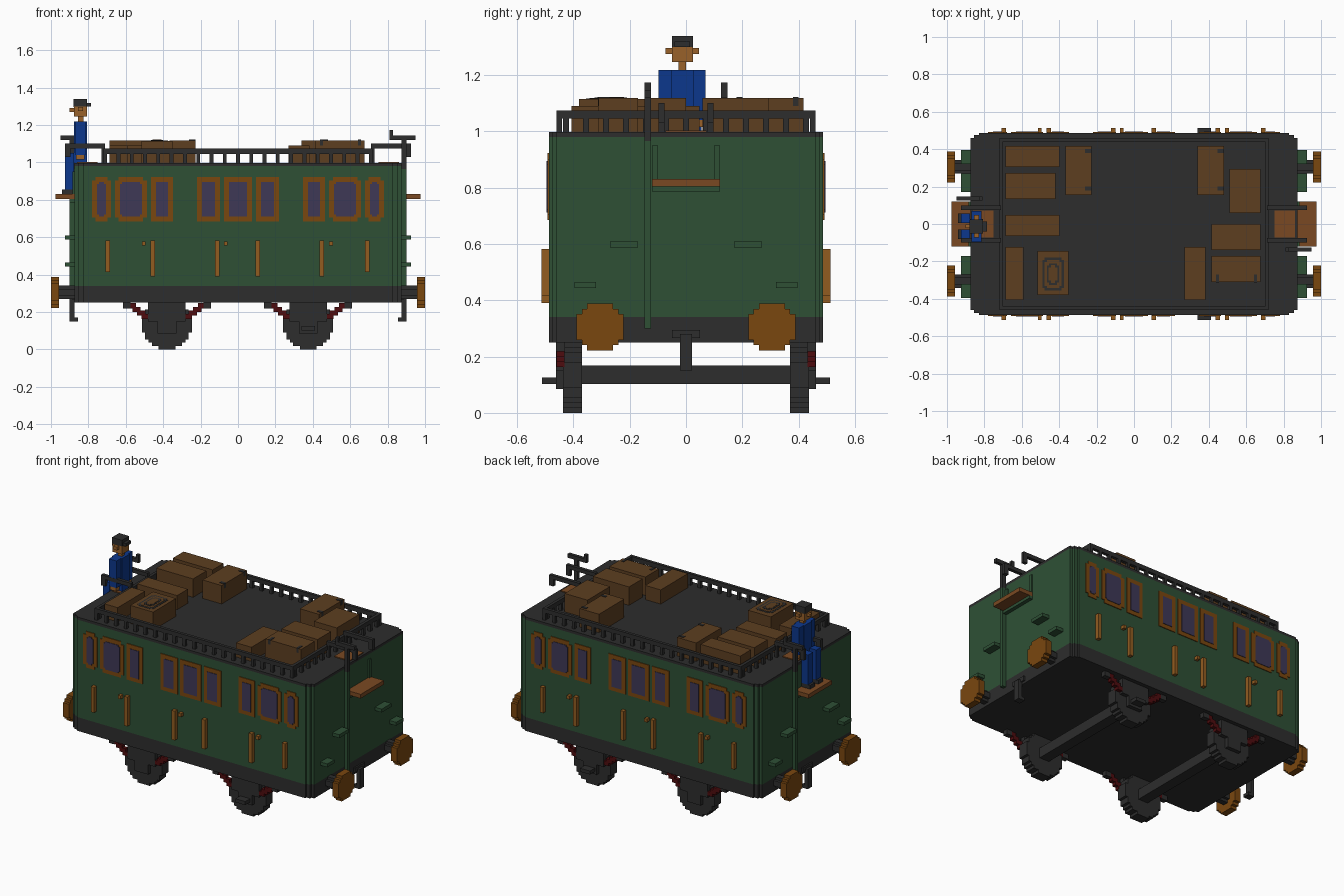
import bpy, bmesh, math

cube = bpy.data.objects.get("Cube")
if cube:
    bpy.data.objects.remove(cube, do_unlink=True)


def material(name, r, g, b):
    lin = [((c / 255 + 0.055) / 1.055) ** 2.4 if c > 10 else c / 255 / 12.92 for c in (r, g, b)]
    m = bpy.data.materials.new(name)
    m.use_nodes = True
    m.diffuse_color = (*lin, 1)
    m.node_tree.nodes["Principled BSDF"].inputs["Base Color"].default_value = (*lin, 1)
    return m


BLACK = material("charcoal", 45, 45, 45)
GREEN = material("coach green", 46, 80, 53)
TRIM = material("window trim orange", 122, 71, 15)
BRASS = material("handle tan", 146, 92, 32)
GLASS = material("glass violet", 62, 56, 86)
CASE = material("luggage brown", 93, 62, 32)
SEAT = material("seat wood", 122, 73, 34)
BLUE = material("uniform blue", 12, 55, 140)
SKIN = material("skin tan", 152, 97, 42)
RED = material("spring red", 78, 12, 14)


def finish(name, bm, mat):
    bmesh.ops.recalc_face_normals(bm, faces=bm.faces)
    me = bpy.data.meshes.new(name)
    bm.to_mesh(me)
    bm.free()
    me.materials.append(mat)
    ob = bpy.data.objects.new(name, me)
    bpy.context.collection.objects.link(ob)
    return ob


def boxes(name, mat, items):
    """One object from (x0, x1, y0, y1, z0, z1) boxes."""
    bm = bmesh.new()
    for x0, x1, y0, y1, z0, z1 in items:
        vs = bmesh.ops.create_cube(bm, size=1)["verts"]
        for v in vs:
            v.co.x = (x0 + x1) / 2 + v.co.x * (x1 - x0)
            v.co.y = (y0 + y1) / 2 + v.co.y * (y1 - y0)
            v.co.z = (z0 + z1) / 2 + v.co.z * (z1 - z0)
    return finish(name, bm, mat)


def prism(name, mat, poly, axis, lo, hi):
    """Extrude a 2D outline along an axis."""
    place = {"x": lambda a, b, c: (c, a, b), "y": lambda a, b, c: (a, c, b), "z": lambda a, b, c: (a, b, c)}[axis]
    bm = bmesh.new()
    low = [bm.verts.new(place(a, b, lo)) for a, b in poly]
    high = [bm.verts.new(place(a, b, hi)) for a, b in poly]
    bm.faces.new(low)
    bm.faces.new(high)
    for i in range(len(poly)):
        j = (i + 1) % len(poly)
        bm.faces.new((low[i], low[j], high[j], high[i]))
    return finish(name, bm, mat)


def stepped_disc(ca, cb, radius, rows):
    """Blocky circle outline."""
    h = 2 * radius / rows
    right = []
    for i in range(rows):
        b0 = -radius + i * h
        w = math.sqrt(radius ** 2 - (b0 + h / 2) ** 2)
        w = (round(w / h - 0.5) + 0.5) * h if rows % 2 else round(w / h) * h
        w = min(w, radius)
        if right and abs(right[-1][0] - w) < 1e-6:
            right[-1] = (w, b0 + h)
        else:
            right += [(w, b0), (w, b0 + h)]
    return [(ca + a, cb + b) for a, b in right] + [(ca - a, cb + b) for a, b in reversed(right)]


def notched(a0, a1, b0, b1, n):
    """Rectangle outline, with square notches in the corners when n > 0."""
    if n == 0:
        return [(a0, b0), (a1, b0), (a1, b1), (a0, b1)]
    return [(a0 + n, b0), (a1 - n, b0), (a1 - n, b0 + n), (a1, b0 + n), (a1, b1 - n), (a1 - n, b1 - n),
            (a1 - n, b1), (a0 + n, b1), (a0 + n, b1 - n), (a0, b1 - n), (a0, b0 + n), (a0 + n, b0 + n)]


def span(a, b):
    return (min(a, b), max(a, b))


# Body with stepped corners
corner = [(0.875, 0.46), (0.855, 0.46), (0.855, 0.475), (0.83, 0.475), (0.83, 0.487)]
plan = corner + [(-x, y) for x, y in reversed(corner)]
plan += [(-x, -y) for x, y in plan]
prism("chassis_skirt", BLACK, plan, "z", 0.25, 0.34)
prism("body_shell", GREEN, plan, "z", 0.34, 0.98)
prism("roof", BLACK, plan, "z", 0.98, 0.997)

# Side windows, handles and knobs
windows = [(-0.781, -0.679, 1), (-0.658, -0.487, 1), (-0.465, -0.348, 0), (-0.22, -0.096, 0)]
windows += [(-b, -a, n) for a, b, n in windows] + [(-0.075, 0.075, 0)]
handles = [(-0.697, 0.415), (-0.457, 0.39), (-0.112, 0.39), (0.106, 0.39), (0.448, 0.39), (0.69, 0.415)]
for s, side in ((-1, "right"), (1, "left")):
    for i, (a, b, n) in enumerate(windows):
        prism(f"window_frame_{side}_{i}", TRIM, notched(a, b, 0.685, 0.922, 0.02 * n), "y", *span(s * 0.485, s * 0.492))
        prism(f"window_glass_{side}_{i}", GLASS, notched(a + 0.027, b - 0.027, 0.711, 0.894, 0.01 * n), "y",
              *span(s * 0.488, s * 0.495))
    y = span(s * 0.48, s * 0.513)
    boxes(f"door_handles_{side}", BRASS, [(x - 0.012, x + 0.012, *y, z, 0.582) for x, z in handles])
    boxes(f"door_knobs_{side}", BRASS, [(x - 0.01, x + 0.01, *y, 0.555, 0.577) for x in (-0.504, -0.065, 0.497)])

# Roof railing
rail = []
for s in (-1, 1):
    rail.append((-0.72, 0.72, *span(s * 0.44, s * 0.46), 1.045, 1.073))
    rail.append((*span(s * 0.70, s * 0.72), -0.44, 0.44, 1.045, 1.073))
    for i in range(-10, 11):
        rail.append((i * 0.071 - 0.01, i * 0.071 + 0.01, *span(s * 0.44, s * 0.46), 0.99, 1.045))
    for i in range(-6, 7):
        rail.append((*span(s * 0.70, s * 0.72), i * 0.071 - 0.01, i * 0.071 + 0.01, 0.99, 1.045))
boxes("roof_railing", BLACK, rail)

# Luggage: footprint and top height
cases = [(-0.687, -0.398, 0.305, 0.417, 1.118), (-0.687, -0.42, 0.134, 0.273, 1.118),
         (-0.366, -0.227, 0.155, 0.417, 1.118), (-0.687, -0.398, -0.064, 0.048, 1.09),
         (-0.687, -0.59, -0.406, -0.123, 1.09), (-0.516, -0.35, -0.38, -0.144, 1.115),
         (0.34, 0.48, 0.155, 0.417, 1.118), (0.51, 0.676, 0.059, 0.294, 1.118),
         (0.414, 0.676, -0.14, 0.0, 1.118), (0.414, 0.676, -0.31, -0.17, 1.118),
         (0.27, 0.382, -0.406, -0.123, 1.09)]
for i, (x0, x1, y0, y1, z) in enumerate(cases):
    boxes(f"luggage_{i + 1}", CASE, [(x0, x1, y0, y1, 0.99, z)])
clasps = [(x - 0.035, x, y - 0.01, y + 0.01) for x in (-0.226, 0.481) for y in (0.39, 0.19)]
clasps += [(x - 0.008, x + 0.008, -0.312, -0.27) for x in (0.446, 0.65)]
boxes("luggage_clasps", BLACK, [(*c, 1.09, 1.121) for c in clasps])
for k, (x0, x1, y0, y1, m) in enumerate([(-0.49, -0.375, -0.355, -0.18, BLACK), (-0.478, -0.387, -0.343, -0.192, CASE),
                                       (-0.466, -0.4, -0.325, -0.21, BLACK), (-0.456, -0.41, -0.315, -0.22, CASE)]):
    prism(f"trunk_lid_ring_{k}", m, notched(x0, x1, y0, y1, 0.012), "z", 1.11, 1.1165 + 0.0015 * k)

# Both ends, each the other turned half around
for s, end in ((1, "left"), (-1, "right")):
    def part(name, mat, items):
        boxes(f"{name}_{end}", mat, [(*span(s * b[0], s * b[1]), *span(s * b[2], s * b[3]), b[4], b[5]) for b in items])

    for sy in (-1, 1):
        tag = f"{end}_{'a' if sy > 0 else 'b'}"
        prism(f"buffer_disc_{tag}", TRIM, stepped_disc(sy * 0.305, 0.305, 0.083, 9), "x", *span(s * 0.957, s * 1.0))
        prism(f"buffer_shaft_{tag}", BLACK, stepped_disc(sy * 0.305, 0.305, 0.036, 4), "x", *span(s * 0.87, s * 0.957))
    part("climbing_steps", GREEN, [(0.87, 0.925, t * a, t * b, z, z + 0.022) for t in (-1, 1)
                                   for a, b, z in ((0.17, 0.27, 0.587), (0.32, 0.395, 0.443))])
    part("footrest", SEAT, [(0.87, 0.975, -0.12, 0.12, 0.803, 0.83)])
    part("footrest_base", GREEN, [(0.87, 0.9, -0.12, 0.12, 0.785, 0.803)]
         + [(0.87, 0.885, t * 0.1, t * 0.12, 0.83, 0.95) for t in (-1, 1)])
    part("roof_seat", SEAT, [(0.75, 0.86, -0.072, 0.072, 0.99, 1.003)])
    part("seat_rails", BLACK, [b for t in (-1, 1) for b in (
        (0.71, 0.925, t * 0.076, t * 0.098, 1.075, 1.1), (0.895, 0.925, t * 0.076, t * 0.098, 1.03, 1.075),
        (0.71, 0.73, t * 0.076, t * 0.098, 0.99, 1.075))])
    part("brake_pole", GREEN, [(0.87, 0.9, -0.147, -0.125, 0.3, 0.965)])
    part("brake_crank", BLACK, [(0.875, 0.9, -0.147, -0.125, 0.965, 1.12), (0.81, 0.948, -0.147, -0.125, 1.12, 1.145),
                                (0.81, 0.83, -0.147, -0.125, 1.145, 1.172)])
    part("coupling_hook", BLACK, [(0.875, 0.9, -0.022, 0.022, 0.155, 0.28), (0.855, 0.9, -0.022, 0.022, 0.15, 0.17),
                                  (0.87, 0.885, -0.05, 0.05, 0.265, 0.295)])

# Wheels, axles and leaf springs
for cx, name in ((-0.38, "right"), (0.375, "left")):
    boxes(f"axle_{name}", BLACK, [(cx - 0.035, cx + 0.035, -0.38, 0.38, 0.102, 0.168)])
    for s, side in ((-1, "front"), (1, "back")):
        tag = f"{name}_{side}"
        prism(f"wheel_{tag}", BLACK, stepped_disc(cx, 0.134, 0.134, 15), "y", *span(s * 0.37, s * 0.437))
        y = span(s * 0.43, s * 0.462)
        guard = [(cx - 0.1, cx + 0.1, *y, 0.15, 0.26), (cx - 0.05, cx + 0.05, *y, 0.085, 0.15)]
        guard += [(*span(cx + t * 0.195, cx + t * 0.235), *y, 0.218, 0.26) for t in (-1, 1)]
        if cx > 0:
            guard.append((cx - 0.036, cx + 0.036, *span(s * 0.43, s * 0.512), 0.102, 0.125))
        boxes(f"axle_guard_{tag}", BLACK, guard)
        boxes(f"leaf_spring_{tag}", RED, [(*span(cx + t * (0.09 + 0.025 * k), cx + t * (0.135 + 0.025 * k)),
                                           *span(s * 0.432, s * 0.46), 0.163 + 0.019 * k, 0.19 + 0.019 * k)
                                          for t in (-1, 1) for k in range(4)])

# Seated guard at the right end
boxes("guard_torso", BLUE, [(-0.877, -0.807, -0.052, 0.026, 0.997, 1.218)])
boxes("guard_arms", BLUE, [(-0.87, -0.815, -0.097, -0.052, 1.04, 1.218), (-0.87, -0.815, 0.026, 0.07, 1.04, 1.218)])
boxes("guard_legs", BLUE, [(-0.925, -0.877, y, y + 0.05, 0.855, 1.05) for y in (-0.08, 0.005)])
boxes("guard_shoes", BLACK, [(-0.94, -0.877, y, y + 0.05, 0.83, 0.855) for y in (-0.08, 0.005)])
boxes("guard_hands", SKIN, [(-0.865, -0.82, -0.092, -0.057, 1.015, 1.04), (-0.865, -0.82, 0.03, 0.065, 1.015, 1.04)])
boxes("guard_head", SKIN, [(-0.877, -0.807, -0.05, 0.024, 1.245, 1.298), (-0.855, -0.825, -0.026, 0.0, 1.21, 1.245),
                           (-0.9, -0.877, -0.022, -0.003, 1.27, 1.29), (-0.855, -0.83, -0.072, 0.047, 1.274, 1.296)])
boxes("guard_cap", BLACK, [(-0.88, -0.807, -0.05, 0.024, 1.295, 1.338), (-0.807, -0.787, -0.04, 0.014, 1.298, 1.318)])
